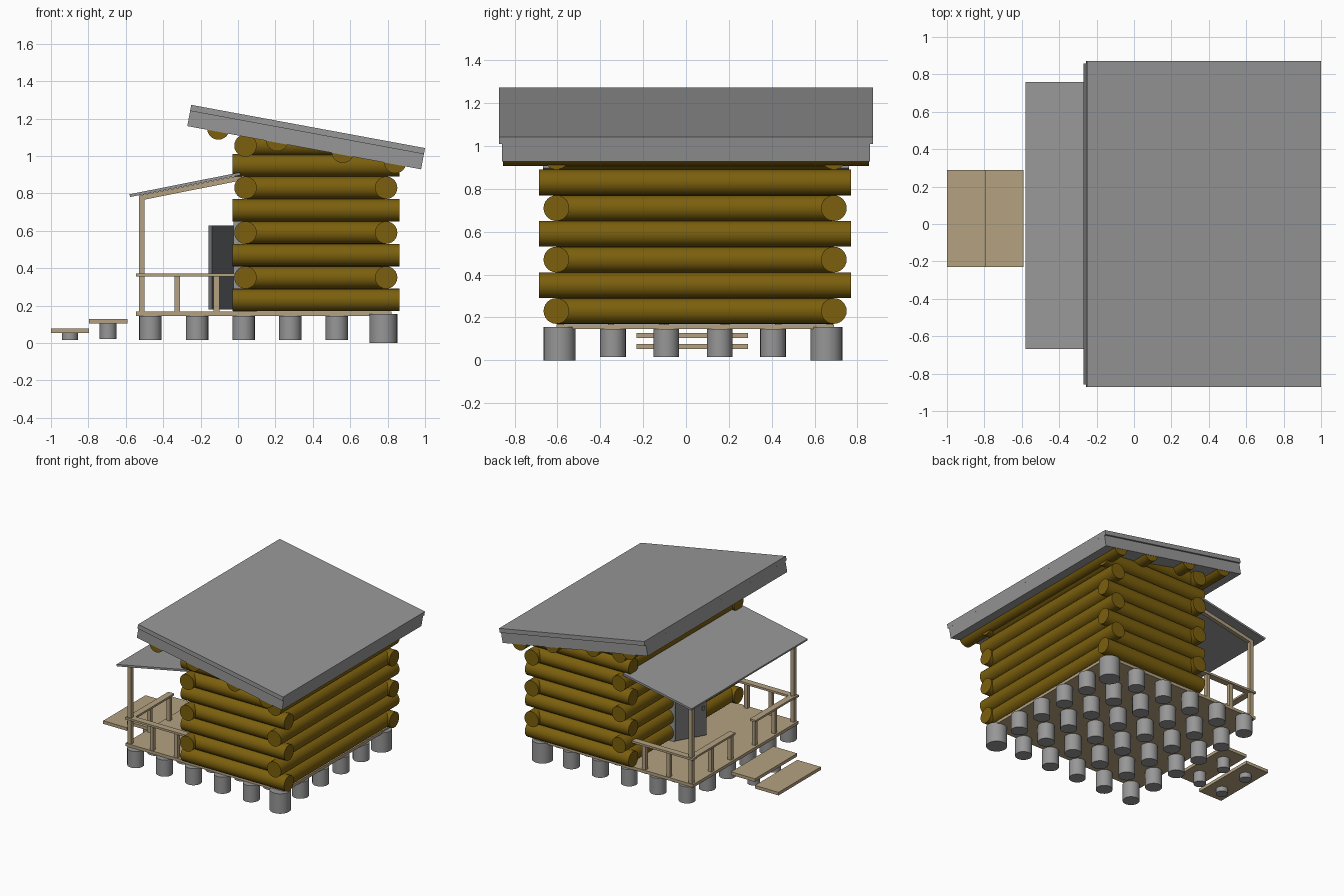
import bpy, bmesh, math
from mathutils import Vector, Matrix

if "Cube" in bpy.data.objects:
    bpy.data.objects.remove(bpy.data.objects["Cube"])


def material(name, rgb):
    m = bpy.data.materials.new(name)
    m.diffuse_color = (*rgb, 1)
    m.use_nodes = True
    m.node_tree.nodes["Principled BSDF"].inputs["Base Color"].default_value = m.diffuse_color
    return m


LOG = material("log_wood", (0.20, 0.116, 0.004))
TAN = material("plank_wood", (0.46, 0.36, 0.22))
GREY = material("mid_grey", (0.31, 0.31, 0.31))
DARK = material("door_grey", (0.16, 0.165, 0.17))


def finish(name, bm, mat):
    bmesh.ops.recalc_face_normals(bm, faces=bm.faces[:])
    me = bpy.data.meshes.new(name)
    bm.to_mesh(me)
    bm.free()
    ob = bpy.data.objects.new(name, me)
    bpy.context.collection.objects.link(ob)
    me.materials.append(mat)
    return ob


def box(name, lo, hi, mat=GREY):
    bm = bmesh.new()
    lo, hi = Vector(lo), Vector(hi)
    bmesh.ops.create_cube(bm, size=1, matrix=Matrix.Translation((lo + hi) / 2) @ Matrix.Diagonal((*(hi - lo), 1)))
    return finish(name, bm, mat)


def cylinder(name, a, b, r, mat=GREY, sides=24):
    a, b = Vector(a), Vector(b)
    rot = (b - a).to_track_quat('Z', 'Y').to_matrix().to_4x4()
    bm = bmesh.new()
    bmesh.ops.create_cone(bm, cap_ends=True, segments=sides, radius1=r, radius2=r,
                          depth=(b - a).length, matrix=Matrix.Translation((a + b) / 2) @ rot)
    for f in bm.faces:
        f.smooth = len(f.verts) == 4
    for e in bm.edges:
        e.smooth = all(f.smooth for f in e.link_faces)
    return finish(name, bm, mat)


def sloped_slab(name, p, q, t, y0, y1, mat=GREY):
    """Slab whose top edge runs p to q in the xz plane, t thick."""
    p, q = Vector(p), Vector(q)
    d = (q - p).normalized()
    down = Vector((d.y, -d.x)) * t
    bm = bmesh.new()
    f = bm.faces.new([bm.verts.new((v.x, y0, v.y)) for v in (p, q, q + down, p + down)])
    ext = bmesh.ops.extrude_face_region(bm, geom=[f])['geom']
    bmesh.ops.translate(bm, vec=(0, y1 - y0, 0), verts=[v for v in ext if isinstance(v, bmesh.types.BMVert)])
    return finish(name, bm, mat)


# Foundation piers, with thicker ones under the two back corners
for i in range(6):
    for j in range(6):
        x, y = -0.468 + 0.249 * i, -0.59 + 0.249 * j
        if i == 5 and j in (0, 5):
            cylinder("corner_pier", (x, y, 0), (x, y, 0.155), 0.075)
        else:
            cylinder("pier", (x, y, 0.015), (x, y, 0.145), 0.06)

# Deck and steps
box("deck", (-0.545, -0.605, 0.145), (0.82, 0.69, 0.168), TAN)
for n, x0, x1, z, base, r in (("lower", -1.0, -0.797, 0.077, 0.015, 0.043),
                              ("upper", -0.797, -0.592, 0.128, 0.02, 0.045)):
    box(n + "_step", (x0, -0.23, z - 0.024), (x1, 0.29, z), TAN)
    x = (x0 + x1) / 2
    for y in (-0.1, 0.16):
        cylinder(n + "_step_pier", (x, y, base), (x, y, z - 0.024), r)

# Interlocking log walls: alternate rows run past the corners
R = 0.06
XF, XB, YF, YB = 0.04, 0.792, -0.605, 0.69
D0, D1 = -0.10, 0.18
for i in range(7):
    z = 0.23 + 0.12 * i
    x0, x1 = (-0.03, 0.863) if i % 2 == 0 else (XF, XB)
    y0, y1 = (-0.687, 0.77) if i % 2 else (YF, YB)
    for y in (YF, YB):
        cylinder("side_log", (x0, y, z), (x1, y, z), R, LOG)
    cylinder("back_log", (XB, y0, z), (XB, y1, z), R, LOG)
    if i < 4:
        cylinder("door_wall_log", (XF, y0, z), (XF, D0, z), R, LOG)
        cylinder("door_wall_log", (XF, D1, z), (XF, y1, z), R, LOG)
    else:
        cylinder("door_wall_log", (XF, y0, z), (XF, y1, z), R, LOG)
cylinder("door_wall_top_log", (XF, -0.687, 1.055), (XF, 0.77, 1.055), R, LOG)
for y in (YF, YB):
    cylinder("gable_log", (XF, y, 1.06), (0.52, y, 1.06), R, LOG)

# Roof purlins and main roof
for x, z in ((-0.105, 1.147), (0.21, 1.085), (0.56, 1.022), (0.84, 0.967)):
    cylinder("purlin", (x, -0.855, z), (x, 0.855, z), 0.06, LOG)
sloped_slab("roof_cover", (-0.25, 1.273), (1.0, 1.042), 0.033, -0.872, 0.872)
sloped_slab("roof_base", (-0.256, 1.241), (0.994, 1.010), 0.083, -0.858, 0.858)

# Door frame and door standing ajar
for y in (D0, D1 - 0.02):
    box("door_jamb", (-0.025, y, 0.168), (0.1, y + 0.02, 0.65))
box("door_head", (-0.025, D0, 0.63), (0.1, D1, 0.65))
door = box("door", (-0.02, -0.24, 0), (0, 0, 0.45), DARK)
door.location = (-0.02, D1 - 0.008, 0.178)
door.rotation_euler.z = -math.radians(30)
handle = box("door_handle", (-0.03, -0.225, 0.2), (-0.02, -0.205, 0.23), DARK)
handle.location, handle.rotation_euler = door.location, door.rotation_euler

# Porch posts, rafters, roof and railings
for y in (-0.585, 0.67):
    box("porch_post", (-0.53, y - 0.015, 0.168), (-0.5, y + 0.015, 0.785), TAN)
    sloped_slab("porch_rafter", (-0.53, 0.788), (0.02, 0.897), 0.027, y - 0.015, y + 0.015, TAN)
    box("side_rail", (-0.545, y - 0.025, 0.355), (-0.02, y + 0.025, 0.371), TAN)
    for x in (-0.325, -0.115):
        box("side_baluster", (x - 0.015, y - 0.015, 0.168), (x + 0.015, y + 0.015, 0.358), TAN)
for y0, y1, posts in ((-0.605, -0.085, (-0.35, -0.11)), (0.165, 0.69, (0.43, 0.19))):
    box("front_rail", (-0.54, y0, 0.3555), (-0.49, y1, 0.3705), TAN)
    for y in posts:
        box("front_baluster", (-0.53, y - 0.015, 0.168), (-0.5, y + 0.015, 0.358), TAN)
sloped_slab("porch_roof", (-0.58, 0.795), (0.01, 0.912), 0.015, -0.667, 0.76)
